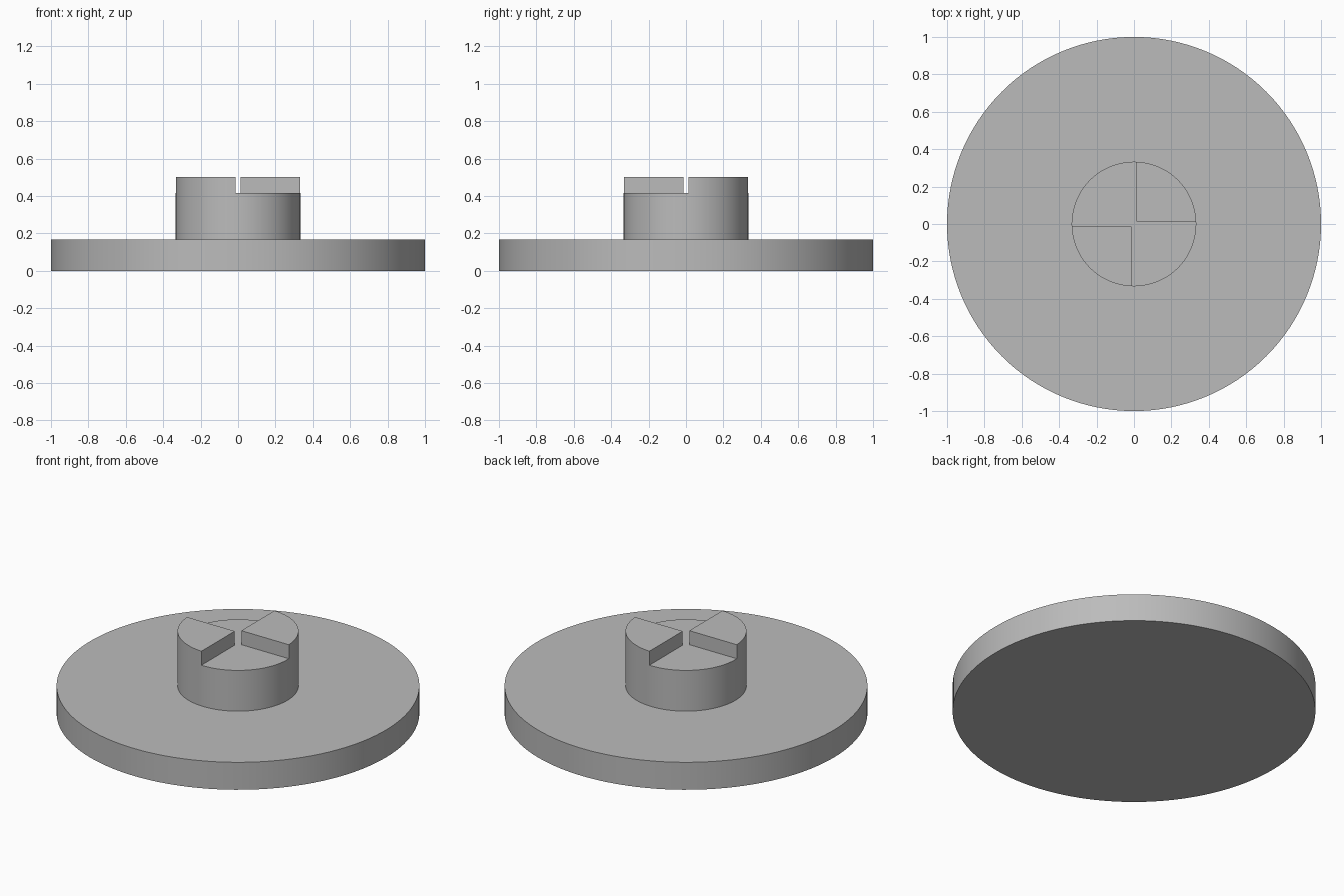
import bpy
from math import radians

default = bpy.data.objects.get("Cube")
if default:
    bpy.data.objects.remove(default, do_unlink=True)

DISC_TOP, STEP, TOP = 0.167, 0.415, 0.5
HUB_RADIUS, GAP = 0.333, 0.013

grey = bpy.data.materials.new("plain grey")
grey.use_nodes = True
grey.diffuse_color = (0.5, 0.5, 0.5, 1)
grey.node_tree.nodes["Principled BSDF"].inputs["Base Color"].default_value = (0.5, 0.5, 0.5, 1)


def cylinder(name, radius, bottom, top):
    bpy.ops.mesh.primitive_cylinder_add(
        vertices=128, radius=radius, depth=top - bottom, location=(0, 0, (bottom + top) / 2))
    part = bpy.context.object
    part.name = name
    part.data.materials.append(grey)
    return part


def quarter_cutter(side):
    # Box over one quarter, reaching just past the centre lines
    size = 1.0
    offset = side * (size / 2 - GAP)
    bpy.ops.mesh.primitive_cube_add(size=size, location=(offset, -offset, STEP + size / 2))
    cutter = bpy.context.object
    cutter.name = "quarter_cutter"
    cutter.hide_render = True
    return cutter


# Wide base disc and central hub
disc = cylinder("base_disc", 1, 0, DISC_TOP)
hub = cylinder("hub", HUB_RADIUS, DISC_TOP, TOP)

# Lower two opposite quarters of the hub, leaving two coupling teeth
for side in (1, -1):
    cutter = quarter_cutter(side)
    cut = hub.modifiers.new("lowered_quarter", 'BOOLEAN')
    cut.operation = 'DIFFERENCE'
    cut.solver = 'EXACT'
    cut.object = cutter
    bpy.context.view_layer.objects.active = hub
    bpy.ops.object.modifier_apply(modifier=cut.name)
    bpy.data.objects.remove(cutter, do_unlink=True)

# Smooth round walls with sharp rims
bpy.ops.object.select_all(action='DESELECT')
for part in (disc, hub):
    part.select_set(True)
bpy.context.view_layer.objects.active = hub
bpy.ops.object.shade_smooth_by_angle(angle=radians(30))
